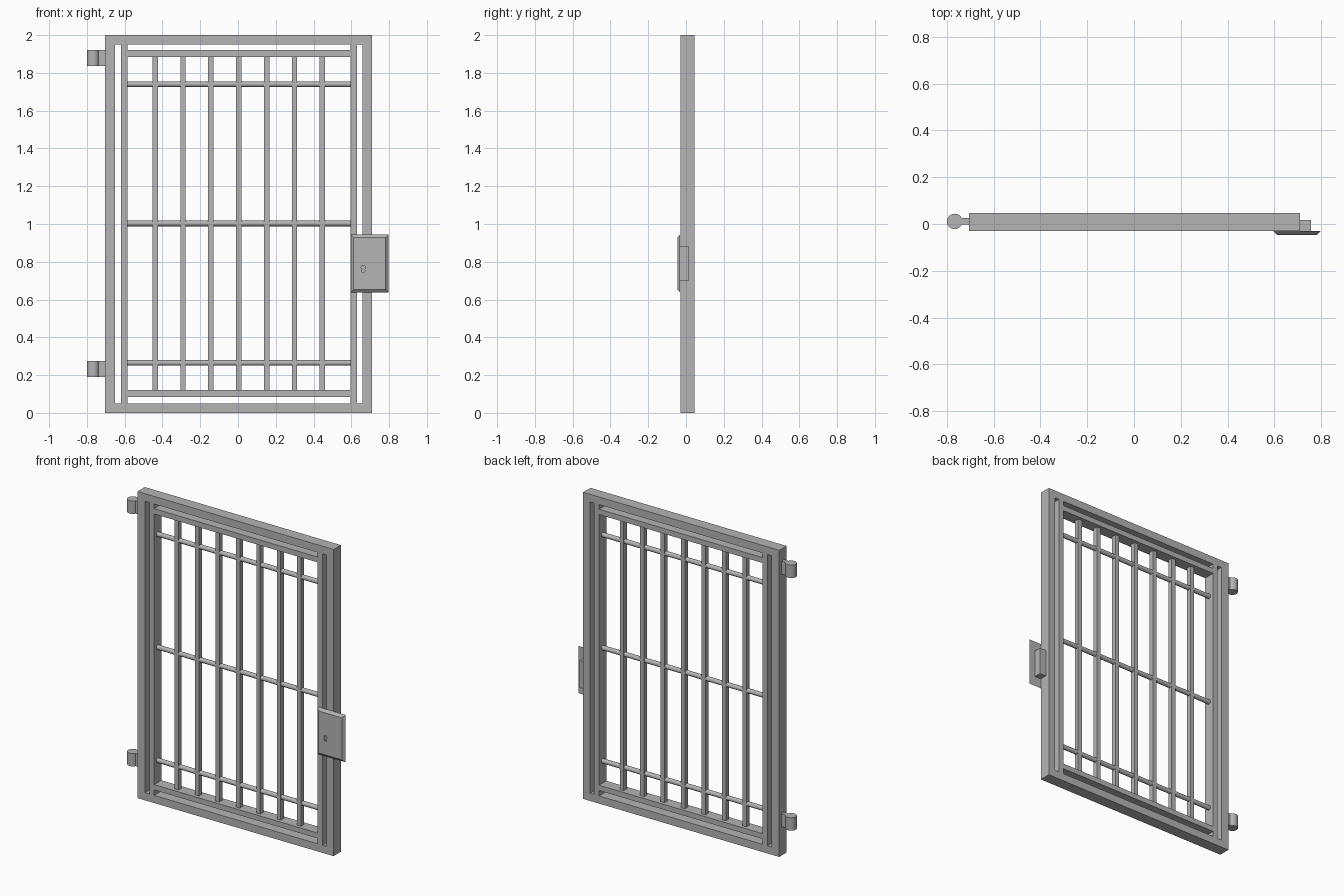
import bpy, bmesh
from mathutils import Matrix

cube = bpy.data.objects.get("Cube")
if cube:
    bpy.data.objects.remove(cube, do_unlink=True)

STEEL = (0.46, 0.46, 0.46, 1)
steel = bpy.data.materials.new("grey_steel")
steel.use_nodes = True
steel.diffuse_color = STEEL
steel.node_tree.nodes["Principled BSDF"].inputs["Base Color"].default_value = STEEL

FRONT, BACK = -0.029, 0.046      # frame depth
MID = (FRONT + BACK) / 2


def finish(bm, name, smooth=False):
    bmesh.ops.recalc_face_normals(bm, faces=bm.faces)
    mesh = bpy.data.meshes.new(name)
    bm.to_mesh(mesh)
    bm.free()
    mesh.materials.append(steel)
    ob = bpy.data.objects.new(name, mesh)
    bpy.context.collection.objects.link(ob)
    bpy.ops.object.select_all(action='DESELECT')
    ob.select_set(True)
    bpy.context.view_layer.objects.active = ob
    if smooth:
        bpy.ops.object.shade_smooth_by_angle()
    return ob


def box(name, x, y, z):
    bm = bmesh.new()
    bmesh.ops.create_cube(bm, size=1)
    for v in bm.verts:
        for i, (lo, hi) in enumerate((x, y, z)):
            v.co[i] = hi if v.co[i] > 0 else lo
    return finish(bm, name)


def rod(name, radius, length, centre, axis, sides=24):
    bm = bmesh.new()
    bmesh.ops.create_cone(bm, cap_ends=True, segments=sides, radius1=radius,
                          radius2=radius, depth=length)
    if axis != 'Z':
        turn = Matrix.Rotation(1.570796, 3, 'Y' if axis == 'X' else 'X')
        bmesh.ops.rotate(bm, verts=bm.verts, matrix=turn)
    bmesh.ops.translate(bm, verts=bm.verts, vec=centre)
    return finish(bm, name, smooth=True)


# Frame: a grid of cells with slots and the main opening left out, then thickened
xs = [-0.705, -0.65, -0.62, -0.585, 0.595, 0.63, 0.66, 0.71]
zs = [0, 0.05, 0.085, 0.12, 1.885, 1.92, 1.95, 2]
bm = bmesh.new()
grid = [[bm.verts.new((x, FRONT, z)) for z in zs] for x in xs]
for i in range(7):
    for j in range(7):
        side_slot = i in (1, 5) and 0 < j < 6
        middle_gap = i == 3 and j in (1, 3, 5)
        if not (side_slot or middle_gap):
            bm.faces.new((grid[i][j], grid[i + 1][j], grid[i + 1][j + 1], grid[i][j + 1]))
bmesh.ops.delete(bm, geom=[v for v in bm.verts if not v.link_faces], context='VERTS')
extruded = bmesh.ops.extrude_face_region(bm, geom=bm.faces[:], use_keep_orig=True)
moved = [g for g in extruded["geom"] if isinstance(g, bmesh.types.BMVert)]
bmesh.ops.translate(bm, verts=moved, vec=(0, BACK - FRONT, 0))
finish(bm, "frame")

# Upright square bars
for k in range(7):
    x = 0.004 + (k - 3) * 0.1475
    box(f"upright_bar_{k + 1}", (x - 0.014, x + 0.014),
        (MID - 0.016, MID + 0.016), (0.12, 1.885))

# Round cross bars
for name, z in (("lower", 0.265), ("middle", 1.003), ("upper", 1.74)):
    rod(f"{name}_cross_bar", 0.015, 1.18, (0.005, MID, z), 'X')

# Hinges
for name, z in (("lower", 0.232), ("upper", 1.879)):
    rod(f"{name}_hinge_barrel", 0.033, 0.084, (-0.767, 0.011, z), 'Z', 32)
    box(f"{name}_hinge_arm", (-0.745, -0.70), (-0.003, 0.025), (z - 0.042, z + 0.042))

# Lock plate with sloped edges
plate = box("lock_plate", (0.597, 0.797), (-0.046, -0.031), (0.637, 0.945))
for v in plate.data.vertices:
    if v.co.y < -0.04:
        v.co.x += 0.015 if v.co.x < 0.7 else -0.015
        v.co.z += 0.017 if v.co.z < 0.8 else -0.017

# Keyhole cut into the plate
for radius, z in ((0.011, 0.769), (0.009, 0.752)):
    cutter = rod("keyhole_cutter", radius, 0.02, (0.663, -0.046, z), 'Y', 16)
    cutter.hide_render = True
    bpy.context.view_layer.objects.active = plate
    cut = plate.modifiers.new("keyhole", 'BOOLEAN')
    cut.operation = 'DIFFERENCE'
    cut.object = cutter
    bpy.ops.object.modifier_apply(modifier=cut.name)
    bpy.data.objects.remove(cutter, do_unlink=True)

# Latch bolt
box("latch_bolt", (0.70, 0.756), (-0.032, 0.017), (0.702, 0.88))
